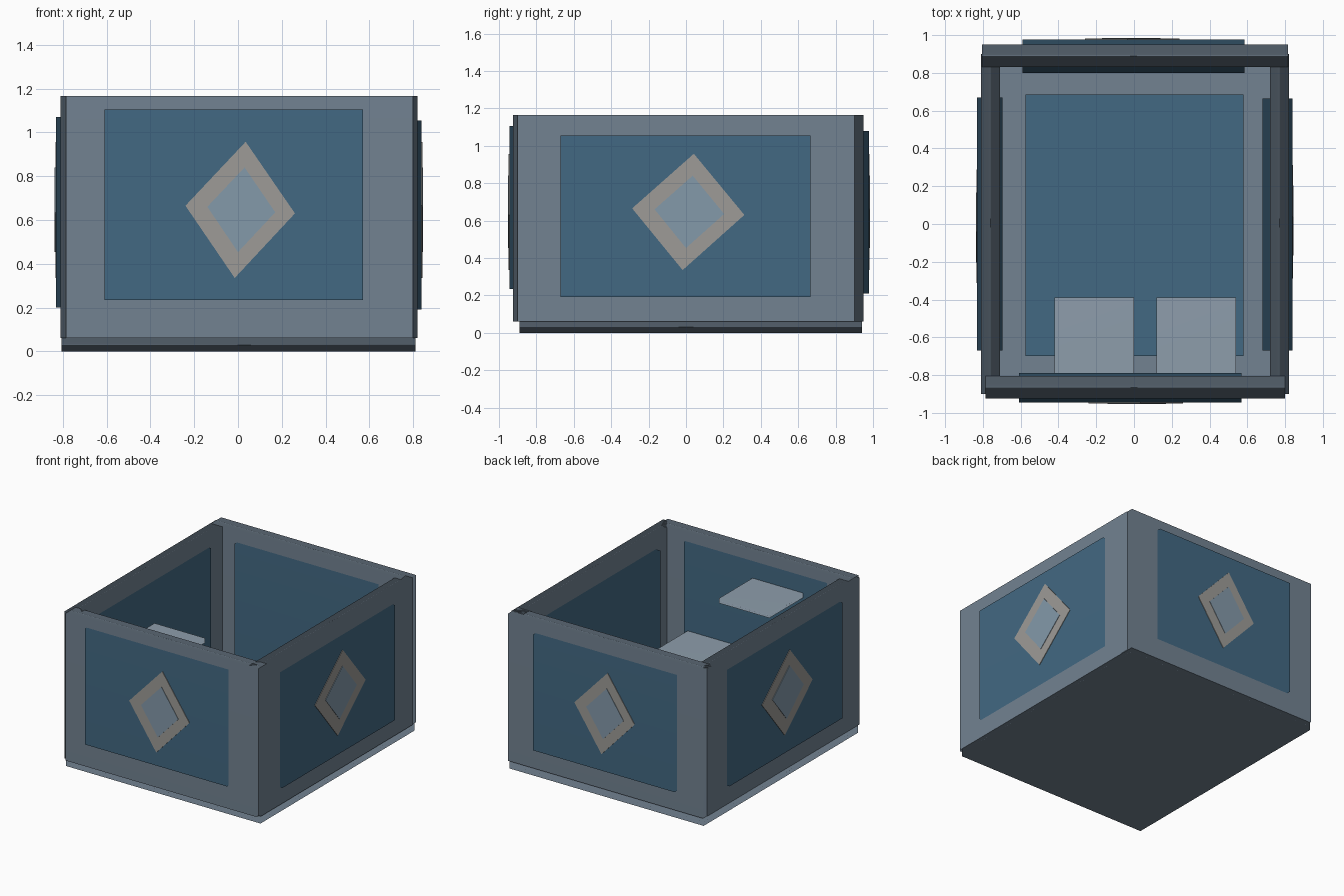
import bpy, bmesh
from math import radians
from mathutils import Matrix

if "Cube" in bpy.data.objects:
    bpy.data.objects.remove(bpy.data.objects["Cube"])


def material(name, rgb):
    m = bpy.data.materials.new(name)
    m.diffuse_color = (*rgb, 1)
    m.use_nodes = True
    m.node_tree.nodes["Principled BSDF"].inputs["Base Color"].default_value = m.diffuse_color
    return m


FRAME = material("slate", (0.17, 0.225, 0.285))
PANEL = material("steel_blue", (0.055, 0.14, 0.225))
RING = material("warm_grey", (0.34, 0.33, 0.31))
GEM = material("pale_blue", (0.23, 0.32, 0.40))
SLAB = material("light_slate", (0.27, 0.34, 0.41))


def finish(name, bm, mat, soft=False):
    bmesh.ops.recalc_face_normals(bm, faces=bm.faces)
    me = bpy.data.meshes.new(name)
    bm.to_mesh(me)
    bm.free()
    ob = bpy.data.objects.new(name, me)
    bpy.context.collection.objects.link(ob)
    me.materials.append(mat)
    if soft:  # wide faces stay flat, thin rims shade softly
        for p in me.polygons:
            p.use_smooth = True
        ob.modifiers.new("weighted", "WEIGHTED_NORMAL").weight = 90
    return ob


def box(name, x, y, z, mat):
    bm = bmesh.new()
    bmesh.ops.create_cube(bm, size=1)
    for v in bm.verts:
        v.co = [a + (b - a) * (c + 0.5) for (a, b), c in zip((x, y, z), v.co)]
    finish(name, bm, mat, True)


def diamond(name, pts, wide, angle, near, far, mat):
    # thin prism drawn on the front plane, then turned to its wall
    bm = bmesh.new()
    f = bm.faces.new([bm.verts.new((u * wide, -near, z)) for u, z in pts])
    ext = bmesh.ops.extrude_face_region(bm, geom=[f])["geom"]
    bmesh.ops.translate(bm, vec=(0, near - far, 0),
                        verts=[g for g in ext if isinstance(g, bmesh.types.BMVert)])
    bm.transform(Matrix.Rotation(radians(angle), 4, "Z"))
    finish(name, bm, mat)


# floor slab with raised inlay
box("floor", (-0.805, 0.81), (-0.89, 0.94), (0, 0.06), FRAME)
box("floor_inlay", (-0.575, 0.58), (-0.70, 0.685), (0.03, 0.08), PANEL)

# walls: slab and the inlay that runs right through it
H = (0.06, 1.165)
box("front_wall", (-0.785, 0.80), (-0.925, -0.805), H, FRAME)
box("front_inlay", (-0.61, 0.57), (-0.945, -0.79), (0.235, 1.105), PANEL)
box("back_wall", (-0.805, 0.815), (0.83, 0.95), H, FRAME)
box("back_inlay", (-0.59, 0.585), (0.80, 0.978), (0.21, 1.08), PANEL)
box("left_wall", (-0.81, -0.71), (-0.90, 0.90), H, FRAME)
box("left_inlay", (-0.83, -0.695), (-0.67, 0.67), (0.20, 1.07), PANEL)
box("right_wall", (0.72, 0.82), (-0.90, 0.90), H, FRAME)
box("right_inlay", (0.68, 0.838), (-0.67, 0.665), (0.19, 1.055), PANEL)

# diamond ornament on the outside of each wall
OUTER = [(0.035, 0.957), (0.26, 0.63), (-0.015, 0.335), (-0.24, 0.665)]
INNER = [(0.03, 0.84), (0.17, 0.635), (0.0, 0.453), (-0.14, 0.66)]
for side, angle, dist, wide in (("front", 0, 0.945, 1), ("right", 90, 0.838, 1.2),
                                ("back", 180, 0.978, 1), ("left", 270, 0.83, 1.2)):
    diamond(side + "_diamond", OUTER, wide, angle, dist - 0.01, dist + 0.004, RING)
    diamond(side + "_diamond_centre", INNER, wide, angle, dist - 0.01, dist + 0.007, GEM)

# two shelves on the inside of the front wall
box("high_shelf", (-0.42, 0.0), (-0.82, -0.39), (0.95, 0.985), SLAB)
box("low_shelf", (0.12, 0.54), (-0.82, -0.39), (0.41, 0.445), SLAB)
